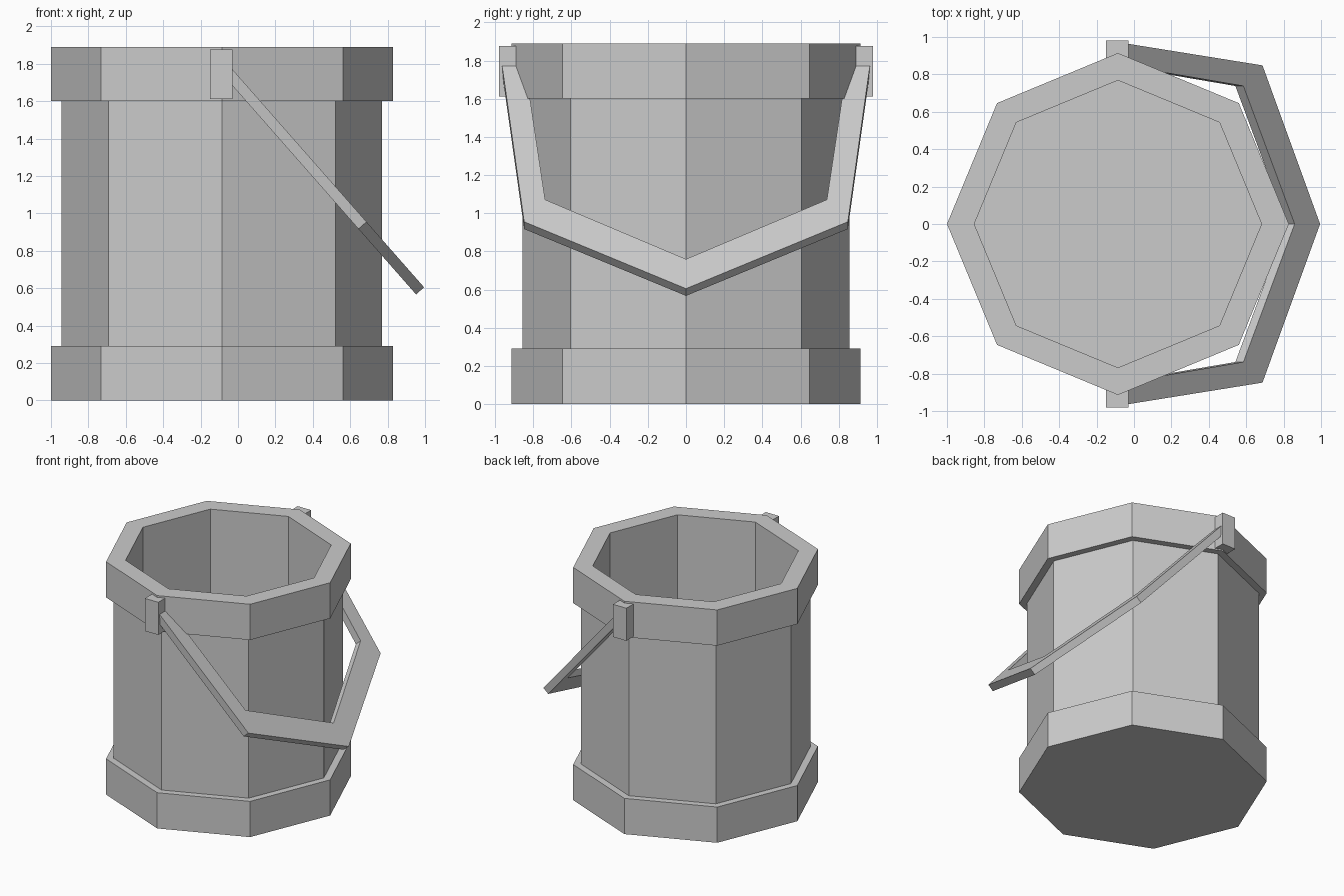
import bpy, bmesh
from math import sin, cos, pi
from mathutils import Vector

if "Cube" in bpy.data.objects:
    bpy.data.objects.remove(bpy.data.objects["Cube"])

CX, SIDES = -0.086, 8


def finish(bm, name):
    bmesh.ops.recalc_face_normals(bm, faces=bm.faces)
    mesh = bpy.data.meshes.new(name)
    bm.to_mesh(mesh)
    bm.free()
    obj = bpy.data.objects.new(name, mesh)
    bpy.context.collection.objects.link(obj)
    return obj


def lathe(name, profile):
    """Eight-sided revolve of (radius, z) points, capped at both ends."""
    bm = bmesh.new()
    rings = [[bm.verts.new((CX + r * cos(2 * pi * i / SIDES), r * sin(2 * pi * i / SIDES), z))
              for i in range(SIDES)] for r, z in profile]
    for a, b in zip(rings, rings[1:]):
        for i in range(SIDES):
            j = (i + 1) % SIDES
            bm.faces.new((a[i], a[j], b[j], b[i]))
    bm.faces.new(rings[0])
    bm.faces.new(rings[-1])
    return finish(bm, name)


# Bucket: bottom band, wall, top band, hollow inside down to the floor
lathe("bucket", [(0.914, 0), (0.914, 0.29), (0.857, 0.29), (0.857, 1.60),
                 (0.914, 1.60), (0.914, 1.89), (0.768, 1.89), (0.768, 0.10)])

# Handle lugs on both sides
for side, label in ((-1, "front"), (1, "back")):
    bm = bmesh.new()
    bmesh.ops.create_cube(bm, size=1)
    bmesh.ops.scale(bm, vec=(0.12, 0.14, 0.265), verts=bm.verts)
    bmesh.ops.translate(bm, vec=(-0.09, side * 0.91, 1.743), verts=bm.verts)
    finish(bm, label + "_lug")

# Handle: flat bent strip lying in a tilted plane, y given by (x, y) outlines
half_outer = [(-0.06, 0.968), (0.687, 0.848), (0.995, 0)]
half_inner = [(-0.06, 0.848), (0.585, 0.738), (0.859, 0)]


def path(half):
    pts = half + [(x, -y) for x, y in reversed(half[:-1])]
    return [Vector((x, y, 0.605 + (0.995 - x) * 1.137)) for x, y in pts]


bm = bmesh.new()
outer = [bm.verts.new(p) for p in path(half_outer)]
inner = [bm.verts.new(p) for p in path(half_inner)]
strip = [bm.faces.new((outer[i], outer[i + 1], inner[i + 1], inner[i])) for i in range(4)]
ext = bmesh.ops.extrude_face_region(bm, geom=strip, use_keep_orig=True)
bmesh.ops.translate(bm, vec=(-0.043, 0, -0.038),
                    verts=[g for g in ext["geom"] if isinstance(g, bmesh.types.BMVert)])
finish(bm, "handle")
